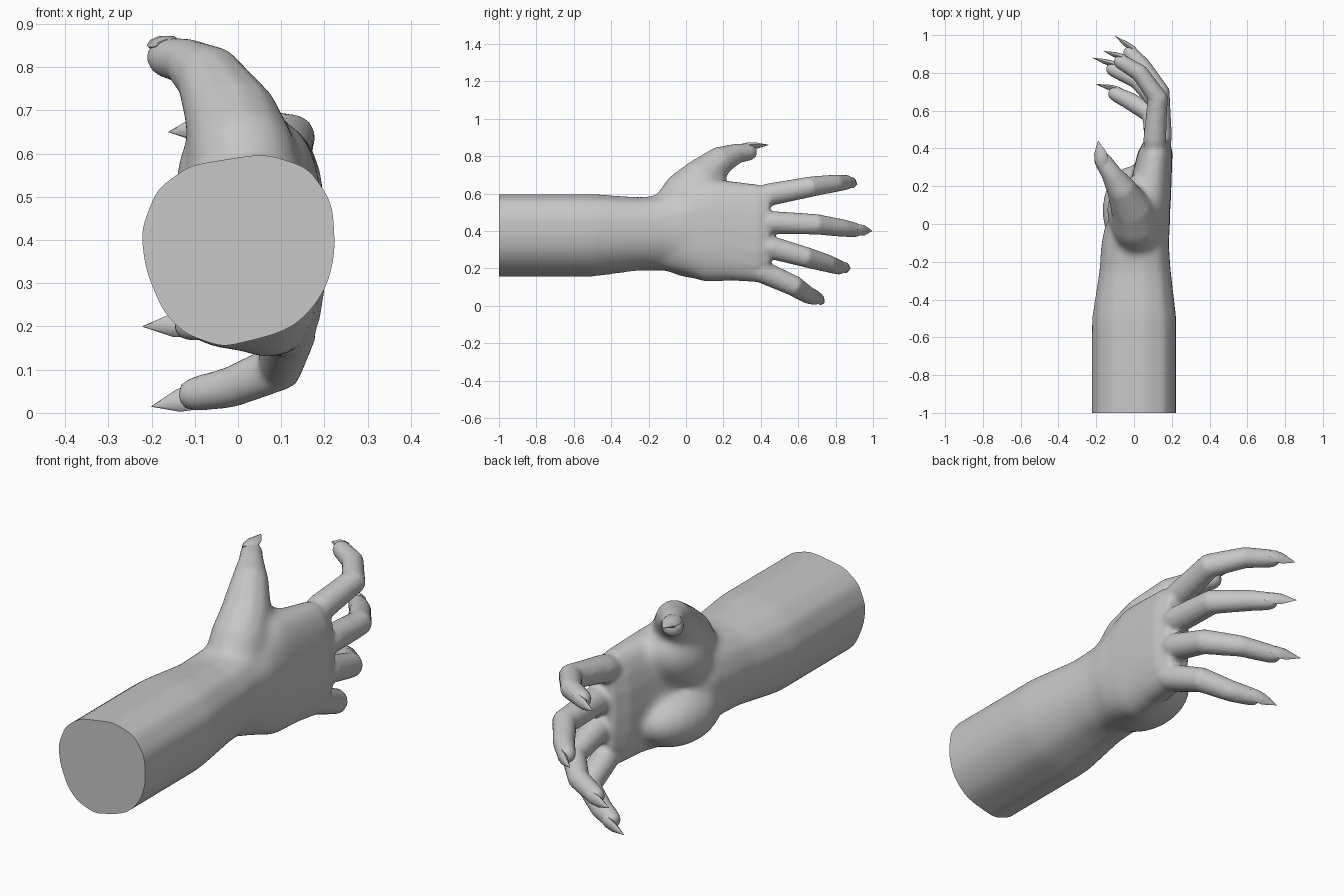
import bpy, bmesh, math
from mathutils import Vector, Matrix

if "Cube" in bpy.data.objects:
    bpy.data.objects.remove(bpy.data.objects["Cube"])

skin = bpy.data.materials.new("grey_skin")
skin.diffuse_color = (0.57, 0.57, 0.57, 1)
skin.use_nodes = True
skin.node_tree.nodes["Principled BSDF"].inputs["Base Color"].default_value = skin.diffuse_color


def loft(bm, rings):
    """Bridge equal point rings into a closed solid."""
    rows = [[bm.verts.new(p) for p in r] for r in rings]
    n = len(rows[0])
    for a, b in zip(rows, rows[1:]):
        for i in range(n):
            bm.faces.new((a[i], a[(i + 1) % n], b[(i + 1) % n], b[i]))
    bm.faces.new(rows[0][::-1])
    bm.faces.new(rows[-1])


def tube(bm, pts, radii, n=12):
    """Round tube with a domed tip along a path."""
    pts = [Vector(p) for p in pts]
    end = (pts[-1] - pts[-2]).normalized()
    r = radii[-1]
    pts += [pts[-1] + end * r * 0.6, pts[-1] + end * r * 0.9]
    radii = list(radii) + [r * 0.8, r * 0.4]
    rings = []
    for i, (p, rad) in enumerate(zip(pts, radii)):
        d = (pts[min(i + 1, len(pts) - 1)] - pts[max(i - 1, 0)]).normalized()
        u = d.cross(Vector((0.3, 0.1, 1))).normalized()
        v = d.cross(u)
        rings.append([p + rad * (u * math.cos(t) + v * math.sin(t))
                      for t in (2 * math.pi * k / n for k in range(n))])
    loft(bm, rings)


def mound(bm, centre, size, tilt=0):
    bmesh.ops.create_uvsphere(bm, u_segments=20, v_segments=12, radius=1,
                              matrix=Matrix.Translation(centre) @ Matrix.Rotation(tilt, 4, 'X')
                              @ Matrix.Diagonal((*size, 1)))


def finish(name, bm, angle):
    bmesh.ops.recalc_face_normals(bm, faces=bm.faces)
    me = bpy.data.meshes.new(name)
    bm.to_mesh(me)
    bm.free()
    me.materials.append(skin)
    ob = bpy.data.objects.new(name, me)
    bpy.context.collection.objects.link(ob)
    bpy.ops.object.select_all(action='DESELECT')
    ob.select_set(True)
    bpy.context.view_layer.objects.active = ob
    bpy.ops.object.shade_smooth_by_angle(angle=math.radians(angle))
    return ob


def clamp(v):
    return max(0.0, min(1.0, v))


bm = bmesh.new()

# Forearm and wrist: faceted profile scaled along y
profile = [(.06, .597), (.16, .565), (.215, .485), (.222, .375), (.205, .30), (.175, .25),
           (.13, .205), (.08, .183), (-.035, .155), (-.12, .185), (-.17, .235), (-.21, .33),
           (-.222, .42), (-.185, .515), (-.11, .57)]
arm = [(-1.15, 0, .38, 1.015, 1.015), (-.5, 0, .38, 1.015, 1.015), (-.25, .005, .387, .86, .9),
       (-.1, .005, .395, .81, .93), (.0, .02, .40, .78, .98), (.1, .05, .40, .6, .95)]
loft(bm, [[(cx + x * sx, y, cz + (z - .38) * sz) for x, z in profile]
          for y, cx, cz, sx, sz in arm])

# Palm: rounded slab
palm = [(-.32, .0, .387, .11, .165), (-.12, .02, .39, .13, .2), (-.02, .035, .40, .15, .235),
        (.1, .065, .405, .13, .28), (.25, .093, .40, .107, .268), (.38, .112, .387, .092, .262),
        (.45, .122, .39, .064, .225)]
rings = []
for y, cx, cz, sx, sz in palm:
    ring = []
    for k in range(20):
        c, s = math.cos(k * math.pi / 10), math.sin(k * math.pi / 10)
        ring.append((cx + sx * math.copysign(abs(c) ** .8, c), y,
                     cz + sz * math.copysign(abs(s) ** .8, s)))
    rings.append(ring)
loft(bm, rings)

# Heel and thumb pads of the palm
mound(bm, (-.005, .07, .285), (.165, .24, .14))
mound(bm, (-.005, .07, .54), (.14, .2, .13), .6)

# Fingers and thumb: path, claw tip, back-of-finger direction
digits = {
    "index": ([(.11, .32, .56), (.11, .45, .595), (.125, .67, .637), (.03, .80, .655), (-.07, .86, .66)],
              (-.16, .915, .65), (.2, 1, 0)),
    "middle": ([(.13, .32, .44), (.14, .47, .445), (.135, .70, .435), (.04, .84, .415), (-.02, .905, .405)],
               (-.10, .995, .40), (.4, 1, 0)),
    "ring": ([(.13, .32, .33), (.14, .46, .31), (.13, .64, .26), (.02, .76, .225), (-.11, .82, .205)],
             (-.22, .88, .20), (.2, 1, 0)),
    "little": ([(.11, .28, .24), (.12, .40, .185), (.095, .58, .105), (-.02, .65, .058), (-.10, .69, .043)],
               (-.20, .74, .015), (.2, 1, -.2)),
}
for path, tip, back in digits.values():
    tube(bm, path, (.055, .062, .056, .048, .041))
thumb = [(.03, -.10, .47), (.01, .0, .60), (-.015, .085, .68), (-.07, .19, .78),
         (-.125, .275, .815), (-.165, .335, .822)]
tube(bm, thumb, (.12, .13, .112, .078, .054, .048))
digits["thumb"] = (thumb, (-.19, .44, .86), (-.2, 0, 1))

# Fuse the hand into one smooth skin, with the arm and palm softened further
hand = finish("hand_and_forearm", bm, 30)
m = hand.modifiers.new("fuse", 'REMESH')
m.mode = 'VOXEL'
m.voxel_size = 0.011
m = hand.modifiers.new("soften", 'SMOOTH')
m.factor, m.iterations = 0.5, 6
for mod in ("fuse", "soften"):
    bpy.ops.object.modifier_apply(modifier=mod)
group = hand.vertex_groups.new(name="arm_and_palm")
for v in hand.data.vertices:
    w = clamp((.36 - v.co.y) / .12) * clamp((.76 - v.co.z) / .1)
    group.add([v.index], w, 'REPLACE')
m = hand.modifiers.new("soften_palm", 'SMOOTH')
m.factor, m.iterations, m.vertex_group = 0.5, 45, group.name
bpy.ops.object.modifier_apply(modifier=m.name)

# Flat cut at the end of the forearm
bm = bmesh.new()
bm.from_mesh(hand.data)
cut = bmesh.ops.bisect_plane(bm, geom=bm.verts[:] + bm.edges[:] + bm.faces[:],
                             plane_co=(0, -1, 0), plane_no=(0, -1, 0), clear_outer=True)
edges = [e for e in cut["geom_cut"] if isinstance(e, bmesh.types.BMEdge)]
bmesh.ops.contextual_create(bm, geom=edges)
bm.to_mesh(hand.data)
bm.free()
bpy.ops.object.shade_smooth_by_angle(angle=math.radians(40))

# Pointed claws set into the fingertips
for name, (path, tip, back) in digits.items():
    b, tip = Vector(path[-1]), Vector(tip)
    size = 1.25 if name == "thumb" else 1
    d = (tip - b).normalized()
    side = d.cross(Vector(back)).normalized()
    up = side.cross(d)
    root = b + up * .027 * size
    bm = bmesh.new()
    rings = []
    for t, w, h in ((-.15, .02, .01), (.1, .03, .016), (.45, .027, .014), (1, .001, .001)):
        p = root.lerp(tip, t)
        rings.append([p + size * (side * w * math.cos(k * math.pi / 4)
                                  + up * h * math.sin(k * math.pi / 4)) for k in range(8)])
    loft(bm, rings)
    finish(name + "_claw", bm, 40)
